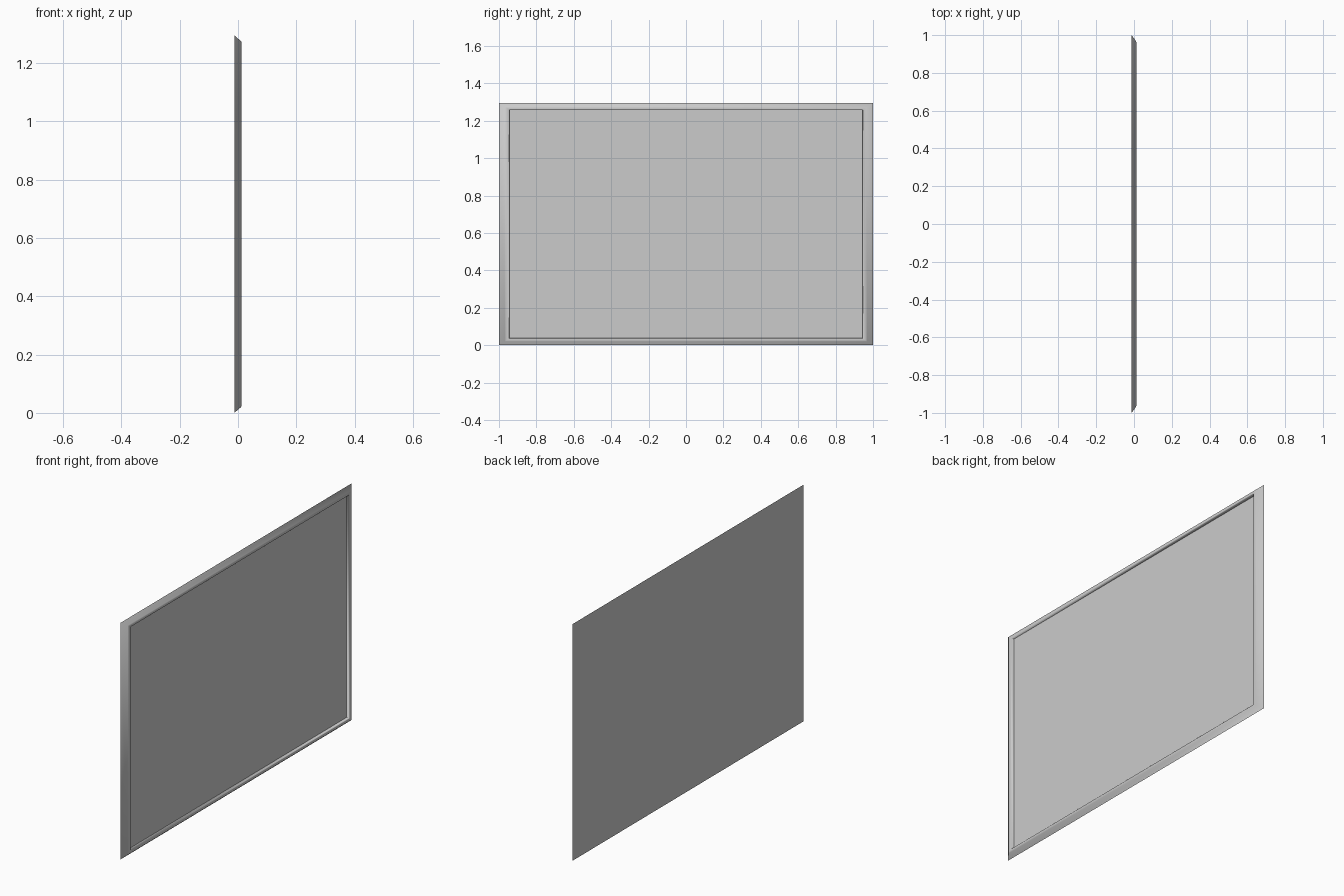
import bpy, bmesh, math

if "Cube" in bpy.data.objects:
    bpy.data.objects.remove(bpy.data.objects["Cube"])

HY, ZC, HZ = 1.0, 0.6475, 0.6475   # half width, centre height, half height
XB, XF, XP = -0.0125, 0.0125, -0.004  # back, front lip, panel face

# Frame cross-section: (x, side inset, top/bottom inset)
profile = [
    (XB, 0.0, 0.0),
    (XF - 0.002, 0.032, 0.020),
    (XF, 0.037, 0.024),
    (XF, 0.052, 0.035),
    (XF - 0.002, 0.055, 0.037),
    (XB, 0.057, 0.038),
]


def new_object(name, bm):
    bmesh.ops.recalc_face_normals(bm, faces=bm.faces)
    mesh = bpy.data.meshes.new(name)
    bm.to_mesh(mesh)
    bm.free()
    obj = bpy.data.objects.new(name, mesh)
    bpy.context.collection.objects.link(obj)
    return obj


# Mitred frame: sweep the section round the four corners
bm = bmesh.new()
corners = [(-1, -1), (1, -1), (1, 1), (-1, 1)]
rings = [[bm.verts.new((x, sy * (HY - iy), ZC + sz * (HZ - iz))) for x, iy, iz in profile]
         for sy, sz in corners]
n = len(profile)
for c in range(4):
    a, b = rings[c], rings[(c + 1) % 4]
    for i in range(n):
        j = (i + 1) % n
        bm.faces.new((a[i], a[j], b[j], b[i]))
frame = new_object("frame", bm)
bpy.context.view_layer.objects.active = frame
frame.select_set(True)
bpy.ops.object.shade_smooth_by_angle(angle=math.radians(60))

# Recessed panel, flush with the back of the frame
bm = bmesh.new()
bmesh.ops.create_cube(bm, size=1)
for v in bm.verts:
    v.co.x = XP if v.co.x > 0 else XB
    v.co.y *= 2 * (HY - 0.0565)
    v.co.z = ZC + v.co.z * 2 * (HZ - 0.0375)
new_object("panel", bm)
